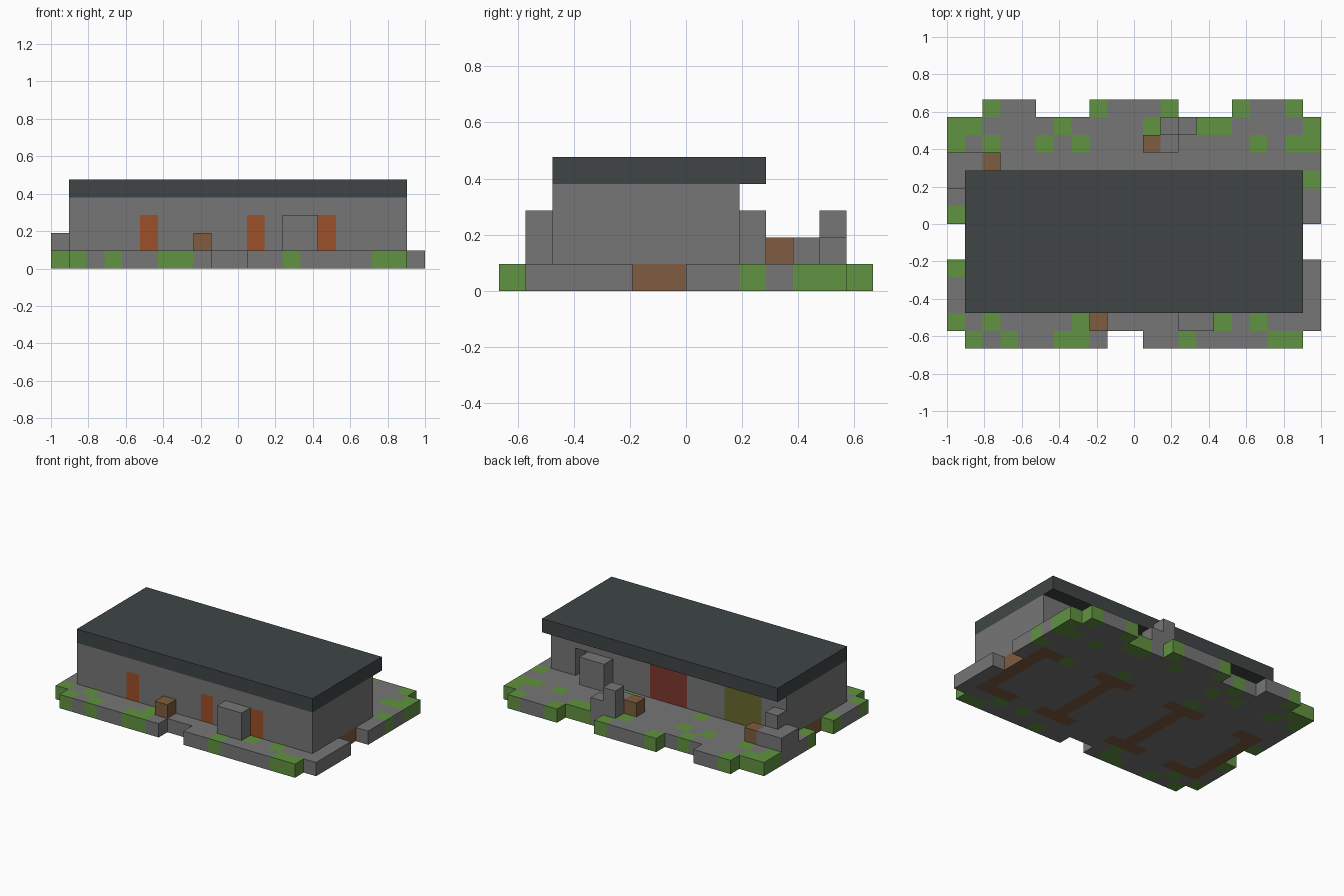
import bpy
import bmesh
from mathutils import Vector

old = bpy.data.objects.get("Cube")
if old:
    bpy.data.objects.remove(old, do_unlink=True)

CELL = 2 / 21


def material(name, color):
    m = bpy.data.materials.new(name)
    m.use_nodes = True
    m.diffuse_color = (*color, 1)
    bsdf = m.node_tree.nodes["Principled BSDF"]
    bsdf.inputs["Base Color"].default_value = (*color, 1)
    bsdf.inputs["Roughness"].default_value = 0.9
    return m


MATS = {
    "stone": material("grey_stone", (0.18, 0.18, 0.18)),
    "moss": material("moss_green", (0.12, 0.29, 0.052)),
    "wood": material("brown_wood", (0.21, 0.107, 0.05)),
    "door": material("rusty_orange", (0.33, 0.08, 0.021)),
    "red": material("dull_red", (0.21, 0.04, 0.028)),
    "olive": material("olive", (0.14, 0.14, 0.027)),
    "slate": material("dark_slate", (0.05, 0.06, 0.06)),
}

# The six sides of a cell: normal and two edge directions
SIDES = []
for axis in range(3):
    for sign in (1, -1):
        n, u, v = Vector(), Vector(), Vector()
        n[axis], u[(axis + 1) % 3], v[(axis + 2) % 3] = sign, 1, sign
        SIDES.append((n, u, v))


def blocks(name, cells):
    """Build one object from a dict of cell -> colour key, outer faces only."""
    bm = bmesh.new()
    keys = sorted(set(cells.values()))
    for cell, key in cells.items():
        mid = Vector(cell) + Vector((0.5, 0.5, 0.5))
        for n, u, v in SIDES:
            if tuple(int(a + b) for a, b in zip(cell, n)) in cells:
                continue
            corners = [mid + (n + a * u + b * v) / 2
                       for a, b in ((-1, -1), (1, -1), (1, 1), (-1, 1))]
            face = bm.faces.new([bm.verts.new((c - Vector((10.5, 7, 0))) * CELL)
                                 for c in corners])
            face.material_index = keys.index(key)
    bmesh.ops.remove_doubles(bm, verts=bm.verts, dist=0.001)
    mesh = bpy.data.meshes.new(name)
    bm.to_mesh(mesh)
    bm.free()
    for key in keys:
        mesh.materials.append(MATS[key])
    obj = bpy.data.objects.new(name, mesh)
    bpy.context.collection.objects.link(obj)


def box(x, y, z, key):
    """Cells of a solid box; each range is (first, last)."""
    return {(i, j, k): key for i in range(x[0], x[1] + 1)
            for j in range(y[0], y[1] + 1) for k in range(z[0], z[1] + 1)}


FLOOR = (0, 0)
FRONT, BACK = (2, 2), (8, 8)
PARTITIONS = (1, 7, 13, 19)

# Ground slab with ragged front and back edges and a notch at each end
ground = box((0, 20), (1, 12), FLOOR, "stone")
for x in ((1, 8), (11, 19)):
    ground.update(box(x, (0, 0), FLOOR, "stone"))
for x in ((2, 4), (8, 12), (16, 19)):
    ground.update(box(x, (13, 13), FLOOR, "stone"))
for x in (0, 20):
    for cell in box((x, x), (5, 6), FLOOR, "stone"):
        del ground[cell]

# Wooden footings under the walls, open at the doors and gates
for x in PARTITIONS:
    ground.update(box((x, x), (2, 8), FLOOR, "wood"))
for x in ((1, 3), (6, 8), (12, 14), (17, 19)):
    ground.update(box(x, FRONT, FLOOR, "wood"))
for x in ((1, 2), (6, 8), (12, 14), (18, 19)):
    ground.update(box(x, BACK, FLOOR, "wood"))

# Moss patches: columns for each row of the slab
MOSS = {
    0: (1, 3, 6, 7, 13, 18, 19),
    1: (0, 2, 7, 15, 17),
    4: (0,),
    7: (0,),
    8: (17,),
    9: (7, 13, 20),
    11: (0, 2, 5, 7, 17, 19, 20),
    12: (0, 1, 6, 11, 14, 15, 20),
    13: (2, 8, 12, 16, 19),
}
for row, columns in MOSS.items():
    for column in columns:
        ground[(column, row, 0)] = "moss"
blocks("ground_slab", ground)

# Walls with three bays, front doors and back gates
walls = {}
for y in (FRONT, BACK):
    walls.update(box((1, 19), y, (1, 3), "stone"))
for x in PARTITIONS:
    walls.update(box((x, x), (2, 8), (1, 3), "stone"))
for x in (5, 11, 15):
    walls.update(box((x, x), FRONT, (1, 2), "door"))
walls.update(box((9, 11), BACK, (1, 3), "red"))
walls.update(box((3, 5), BACK, (1, 3), "olive"))
for cell in box((15, 17), BACK, (1, 2), "stone"):
    del walls[cell]
blocks("walls", walls)

# Flat roof overhanging the back
blocks("roof", box((1, 19), (2, 9), (4, 4), "slate"))

# Stone piles and wooden crates around the building
blocks("front_stone", box((13, 14), (1, 1), (1, 2), "stone"))
blocks("gate_stone", box((15, 16), (9, 9), (1, 2), "stone"))
blocks("side_stones", {**box((0, 1), (9, 10), (1, 1), "stone"),
                       (1, 9, 2): "stone"})
blocks("back_stones", {**box((12, 13), (12, 12), (1, 1), "stone"),
                       (12, 12, 2): "stone", (12, 11, 1): "stone"})
for name, cell in (("front_crate", (8, 1, 1)), ("side_crate", (2, 10, 1)),
                   ("back_crate", (11, 11, 1))):
    blocks(name, {cell: "wood"})
